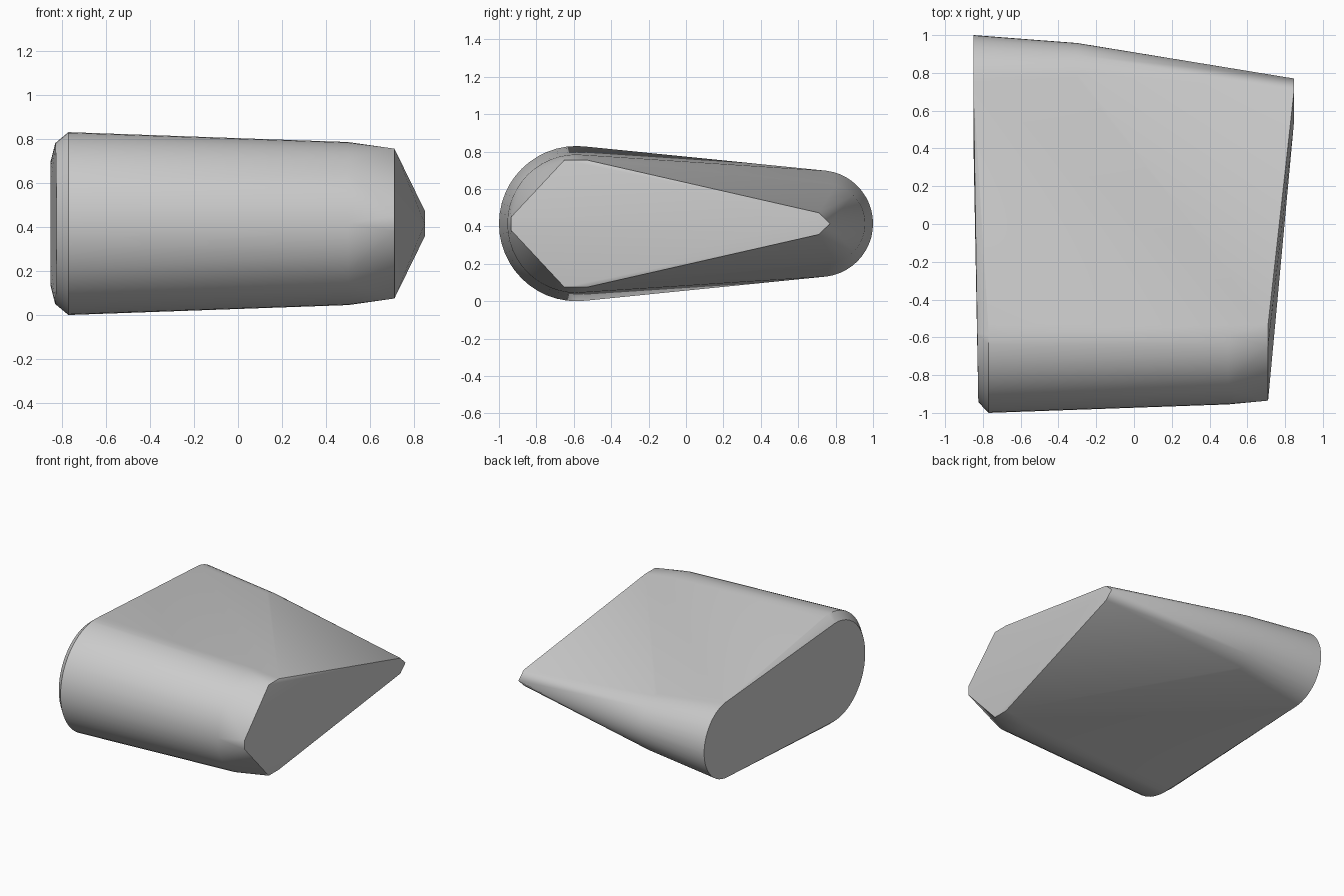
import bpy
import bmesh
from math import cos, sin, pi, radians

cube = bpy.data.objects.get("Cube")
if cube:
    bpy.data.objects.remove(cube, do_unlink=True)

MID = 0.415  # height of the symmetry plane


def root_x(y):
    """Slightly raked plane of the thick end cap."""
    return min(-0.824, -0.85 + 0.0155 * max(0, 0.72 - y))


def ring(x, y, radius, count=48):
    """Round edge section lying across the x axis."""
    for i in range(count):
        a = 2 * pi * i / count
        py = y + radius * cos(a)
        px = root_x(py) if x is None else x
        points.append((px, py, MID + radius * sin(a)))


points = []
# Thick end cap: large front round, smaller rear round
ring(None, -0.578, 0.365)
ring(-0.85, 0.715, 0.285)
# Full front round behind the bevel, then its tapered outer part
ring(-0.77, -0.585, 0.415)
ring(0.5, -0.585, 0.37)
# Rear edge narrowing towards the thin end
ring(-0.3, 0.745, 0.213)
# Faceted thin end cap, mirrored above and below the middle
for x, y, h in [(0.71, -0.935, 0.035), (0.71, -0.65, 0.34), (0.71, -0.53, 0.34),
                (0.848, 0.71, 0.058), (0.848, 0.77, 0), (0.848, 0.55, 0)]:
    for side in ((1, -1) if h else (1,)):
        points.append((x, y, MID + side * h))

# Wrap the sections in one closed convex skin
bm = bmesh.new()
for p in points:
    bm.verts.new(p)
bmesh.ops.convex_hull(bm, input=bm.verts[:])
loose = [v for v in bm.verts if not v.link_faces]
bmesh.ops.delete(bm, geom=loose, context="VERTS")
bmesh.ops.recalc_face_normals(bm, faces=bm.faces[:])

mesh = bpy.data.meshes.new("tapered_body")
bm.to_mesh(mesh)
bm.free()
body = bpy.data.objects.new("tapered_body", mesh)
bpy.context.collection.objects.link(body)

# Plain grey finish
grey = bpy.data.materials.new("plain grey")
grey.use_nodes = True
colour = (0.6, 0.6, 0.6, 1)
grey.diffuse_color = colour
for node in grey.node_tree.nodes:
    if node.type == "BSDF_PRINCIPLED":
        node.inputs["Base Color"].default_value = colour
mesh.materials.append(grey)

bpy.ops.object.select_all(action="DESELECT")
body.select_set(True)
bpy.context.view_layer.objects.active = body
bpy.ops.object.shade_smooth_by_angle(angle=radians(35))
